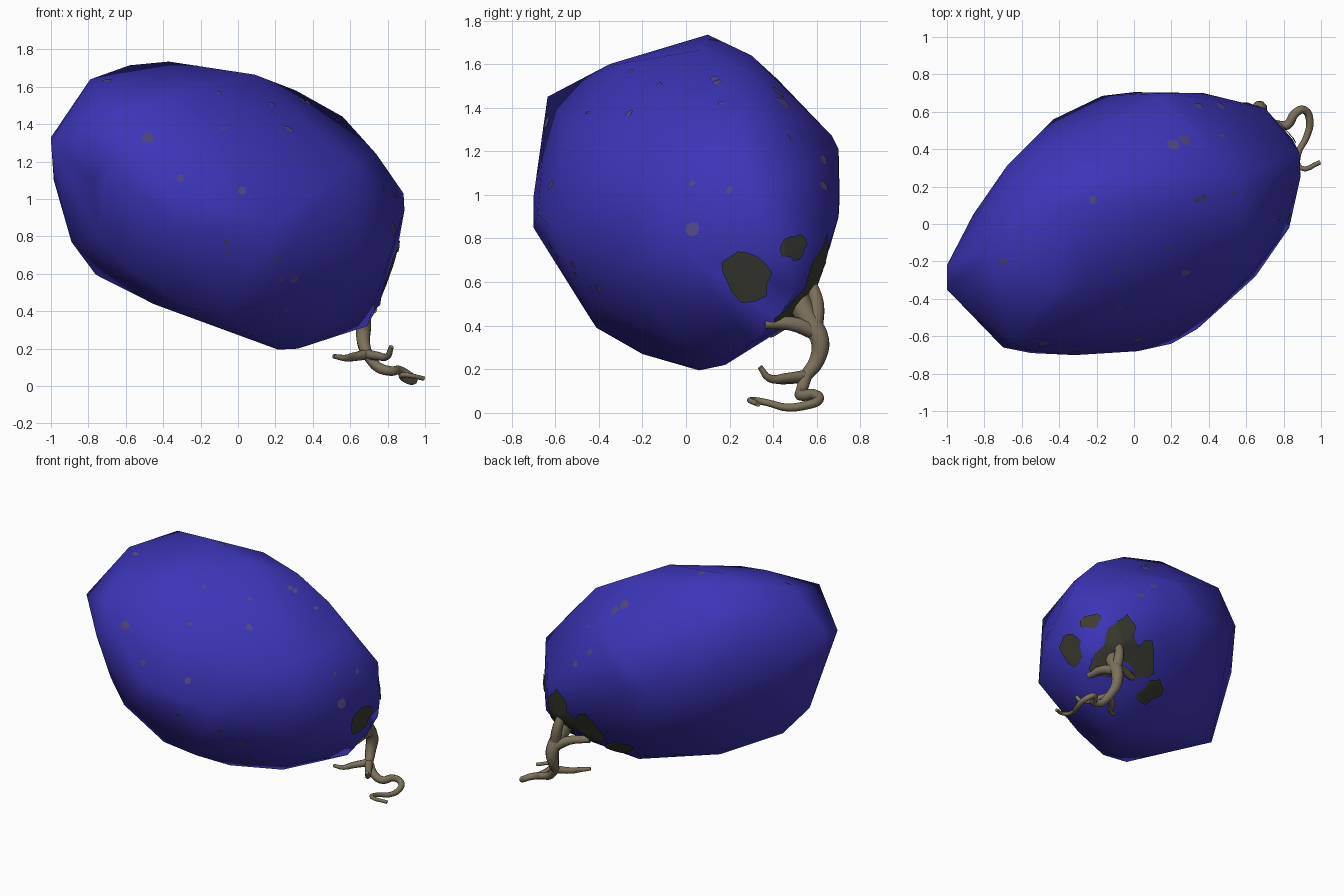
import bpy, bmesh, math, random
from mathutils import Vector, Matrix
from mathutils.bvhtree import BVHTree

if "Cube" in bpy.data.objects:
    bpy.data.objects.remove(bpy.data.objects["Cube"])

random.seed(4)

def material(name, rgb):
    m = bpy.data.materials.new(name)
    m.diffuse_color = (*rgb, 1)
    m.use_nodes = True
    m.node_tree.nodes["Principled BSDF"].inputs["Base Color"].default_value = m.diffuse_color
    return m

BLUE = material("blue skin", (0.046, 0.035, 0.475))
DARK = material("dark scar", (0.045, 0.045, 0.033))
SPECK = material("dull speck", (0.08, 0.06, 0.23))
ROOT = material("root brown", (0.20, 0.165, 0.105))

def finish(name, bm, mat, angle=50):
    me = bpy.data.meshes.new(name)
    bm.to_mesh(me)
    bm.free()
    ob = bpy.data.objects.new(name, me)
    bpy.context.collection.objects.link(ob)
    me.materials.append(mat)
    bpy.ops.object.select_all(action='DESELECT')
    ob.select_set(True)
    bpy.context.view_layer.objects.active = ob
    bpy.ops.object.shade_smooth_by_angle(angle=math.radians(angle))
    return ob

# Body: hull over three outlines; each outline point gets its depth from a tilted ellipsoid
C = Vector((-0.055, 0, 0.965))
Q = Matrix(((0.893, 0.23, -0.2), (0.23, 0.49, -0.03), (-0.2, -0.03, 0.593)))
FRONT = [(.09, 1.665), (.74, 1.24), (.89, .94), (.32, .2), (.22, .22)]
RIGHT = [(-.35, 1.6), (.67, 1.27), (.7, 1.21), (.66, .76),
         (.18, .22), (.06, .195), (-.2, .27), (-.41, .39), (-.7, .85)]
TOP = [(-.55, -.69), (-.3, -.7), (.02, -.68), (.2, -.64), (.34, -.56), (.83, -.02), (.7, .62),
       (.37, .7), (0, .705), (-.17, .685), (-.43, .56), (-.86, .05)]
# Corners read from several views at once
CORNERS = [(-1, -.22, 1.33), (-1, -.35, 1.31), (-.65, -.635, 1.45), (-.7, -.66, 1.2),
           (-.79, -.15, 1.64), (-.58, .12, 1.715), (-.37, .1, 1.735), (-.76, -.05, .595),
           (-.985, -.2, 1.1), (-.89, -.18, .77), (-.68, .31, 1.36), (0, .3, 1.64),
           (.31, .26, 1.58), (.56, .26, 1.44),
           (-.43, .42, 1.53), (-.42, .2, .445), (-.3, -.44, .435), (-.6, -.48, .645),
           (.65, -.28, .66), (.62, -.27, 1.19), (.885, .38, 1.03), (.85, .45, .72),
           (.8, .5, .56), (.75, .42, .43), (.69, .3, .32), (.62, .6, .6), (.6, .5, .46),
           (.3, .5, .42)]

def outline_points(pts, i, j, k):
    M = Matrix(((Q[i][i], Q[i][j]), (Q[j][i], Q[j][j]))).inverted()
    out = []
    for a, b in pts:
        w = M @ Vector((a - C[i], b - C[j]))
        p = Vector((0, 0, 0))
        p[i], p[j] = a, b
        p[k] = C[k] + Q[k][i] * w.x + Q[k][j] * w.y
        out.append(p)
    return out

points = (outline_points(FRONT, 0, 2, 1) + outline_points(RIGHT, 1, 2, 0)
          + outline_points(TOP, 0, 1, 2) + [Vector(p) for p in CORNERS])
ball = bmesh.new()
bmesh.ops.create_icosphere(ball, subdivisions=2, radius=1)
for v in ball.verts:
    d = v.co.normalized()
    points.append(C + (Q @ d) / math.sqrt(d.dot(Q @ d)) * 0.93)
ball.free()

bm = bmesh.new()
for p in points:
    bm.verts.new(p)
bmesh.ops.convex_hull(bm, input=bm.verts[:])
bmesh.ops.delete(bm, geom=[v for v in bm.verts if not v.link_faces], context='VERTS')
bmesh.ops.remove_doubles(bm, verts=bm.verts[:], dist=0.03)
bmesh.ops.recalc_face_normals(bm, faces=bm.faces[:])
tree = BVHTree.FromBMesh(bm)
finish("fruit_body", bm, BLUE, 60)

# Thin irregular plates lying on the skin
def blob(bm, center, r, stretch=1.0, rings=3, n=12, lift=0.005):
    loc, nor, _, _ = tree.find_nearest(center)
    u = nor.orthogonal().normalized()
    w = nor.cross(u)
    turn = random.uniform(0, 6.28)
    u, w = u * math.cos(turn) + w * math.sin(turn), w * math.cos(turn) - u * math.sin(turn)
    ragged = [random.uniform(0.75, 1.2) for _ in range(n)]

    def skin(p):
        q, m, _, _ = tree.find_nearest(p)
        return bm.verts.new(q + m * lift)
    mid = skin(loc)
    prev = None
    for k in range(1, rings + 1):
        ring = []
        for i in range(n):
            a = i * math.tau / n
            s = r * ragged[i] * k / rings
            ring.append(skin(loc + u * math.cos(a) * s * stretch + w * math.sin(a) * s))
        for i in range(n):
            j = (i + 1) % n
            if prev is None:
                bm.faces.new((mid, ring[i], ring[j]))
            else:
                bm.faces.new((prev[i], ring[i], ring[j], prev[j]))
        prev = ring

# Dark scars around the root
bm = bmesh.new()
for x, y, z, r, s in [(.85, .27, .63, .12, 1.1), (.82, .5, .76, .06, 1.2), (.62, .63, .58, .14, 1.1),
                      (.62, .66, .7, .09, 1.2), (.4, .6, .55, .12, 1.2), (.22, .49, .38, .09, 1.2),
                      (.68, .5, .46, .12, 1)]:
    blob(bm, Vector((x, y, z)), r, s, rings=6, n=14, lift=0.009)
finish("root_scars", bm, DARK)

# Small specks, placed by shooting at the skin from front, right and top
SHOTS = [
    (lambda a, b: (Vector((a, -3, b)), Vector((0, 1, 0))),
     [(-.48, 1.33, .035), (-.31, 1.11, .02), (.02, 1.04, .024), (-.06, .77, .017), (-.05, .72, .015),
      (.21, .68, .018), (.17, .64, .012), (.3, .57, .022), (.23, .57, .014), (.26, .41, .012)]),
    (lambda a, b: (Vector((3, a, b)), Vector((-1, 0, 0))),
     [(.03, .84, .032), (.2, 1.02, .016), (.03, 1.05, .014), (-.26, 1.37, .022), (.13, 1.53, .018),
      (.42, 1.47, .035), (.63, 1.16, .022), (.47, 1.26, .012)]),
    (lambda a, b: (Vector((a, b, 4)), Vector((0, 0, -1))),
     [(.27, .45, .035), (.37, .14, .02), (.53, .16, .012), (-.22, .13, .02), (-.7, -.2, .02),
      (.18, -.12, .014), (-.1, -.25, .014), (.46, .63, .025), (-.08, -.45, .012)]),
]
bm = bmesh.new()
for shot, spots in SHOTS:
    for a, b, r in spots:
        hit = tree.ray_cast(*shot(a, b))[0]
        if hit:
            blob(bm, hit, r, 1.2, rings=2, n=8, lift=0.004)
finish("skin_specks", bm, SPECK)

# Roots: tapered tubes along smooth paths
def root(name, pts, r0, r1):
    cu = bpy.data.curves.new(name, 'CURVE')
    cu.dimensions = '3D'
    cu.bevel_depth = 1
    cu.bevel_resolution = 2
    cu.use_fill_caps = True
    sp = cu.splines.new('BEZIER')
    sp.resolution_u = 4
    sp.bezier_points.add(len(pts) - 1)
    for i, (bp, p) in enumerate(zip(sp.bezier_points, pts)):
        bp.co = p
        bp.handle_left_type = bp.handle_right_type = 'AUTO'
        bp.radius = r0 + (r1 - r0) * i / (len(pts) - 1)
    tmp = bpy.data.objects.new(name + "_path", cu)
    bpy.context.collection.objects.link(tmp)
    me = bpy.data.meshes.new_from_object(tmp.evaluated_get(bpy.context.evaluated_depsgraph_get()))
    bpy.data.objects.remove(tmp)
    bm = bmesh.new()
    bm.from_mesh(me)
    bpy.data.meshes.remove(me)
    finish(name, bm, ROOT)

root("main_root", [(.62, .5, .54), (.65, .56, .43), (.67, .615, .33), (.67, .6, .24), (.69, .55, .17)],
     .06, .03)
root("root_flare_left", [(.66, .6, .37), (.57, .56, .42), (.44, .5, .44)], .04, .025)
root("root_flare_right", [(.66, .6, .37), (.7, .48, .41), (.72, .36, .41)], .04, .025)
root("root_flare_up", [(.66, .59, .39), (.64, .6, .5), (.62, .57, .6)], .04, .03)
root("side_root_left", [(.69, .55, .17), (.61, .48, .155), (.57, .42, .15), (.51, .39, .16)],
     .028, .012)
root("side_root_right", [(.69, .55, .17), (.75, .46, .16), (.8, .38, .16), (.82, .34, .21)],
     .028, .013)
root("long_root", [(.69, .55, .17), (.75, .53, .1), (.82, .53, .08), (.86, .59, .085),
                   (.91, .61, .06), (.94, .55, .035), (.92, .46, .025), (.88, .38, .045),
                   (.89, .3, .06), (.995, .33, .04)], .03, .012)
